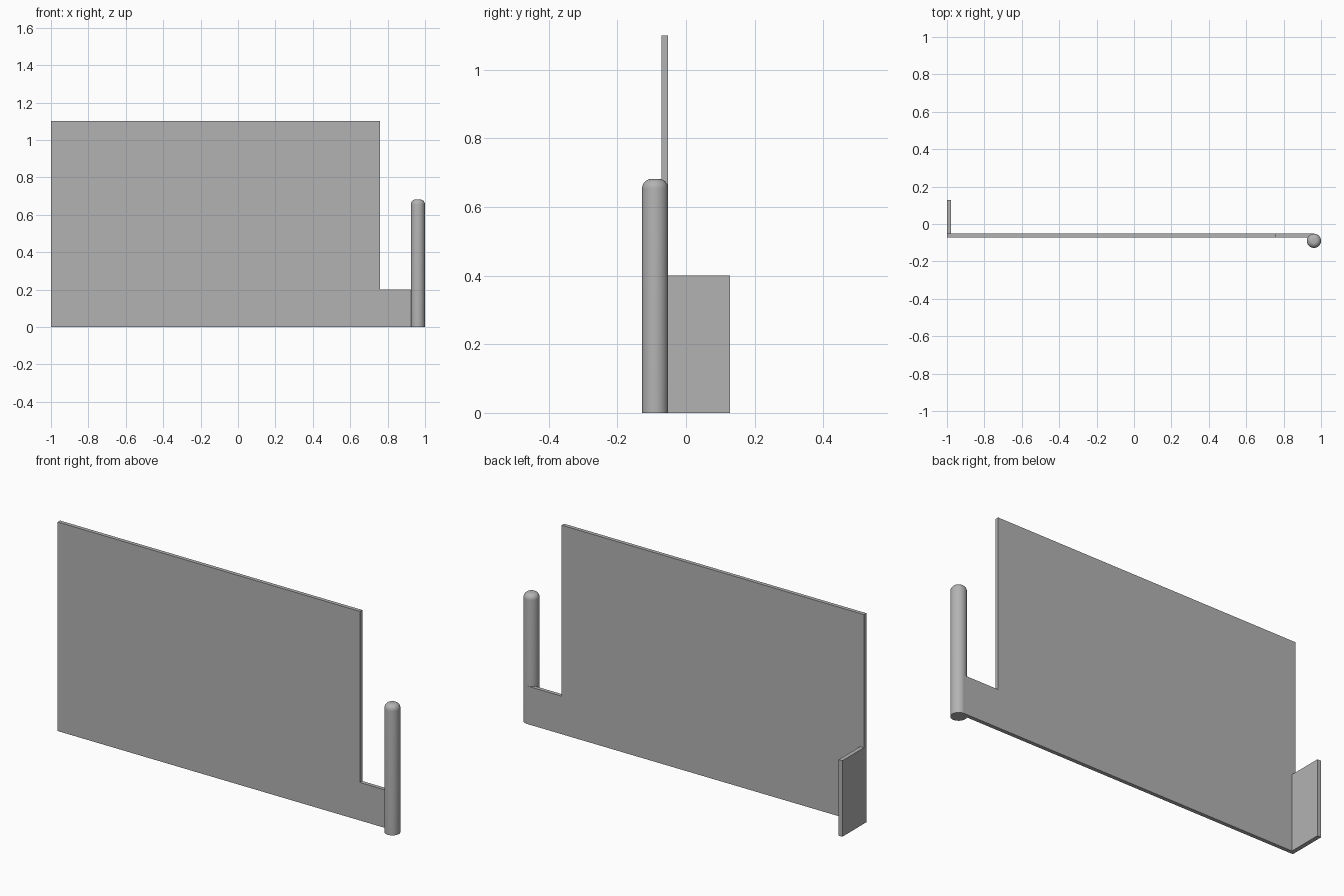
import bpy, bmesh, math
from mathutils import Matrix

if "Cube" in bpy.data.objects:
    bpy.data.objects.remove(bpy.data.objects["Cube"])

grey = bpy.data.materials.new("plain_grey")
grey.use_nodes = True
GREY = (0.45, 0.45, 0.45, 1)
grey.diffuse_color = GREY
grey.node_tree.nodes["Principled BSDF"].inputs["Base Color"].default_value = GREY


def add_object(name, bm):
    bmesh.ops.recalc_face_normals(bm, faces=bm.faces)
    mesh = bpy.data.meshes.new(name)
    bm.to_mesh(mesh)
    bm.free()
    mesh.materials.append(grey)
    obj = bpy.data.objects.new(name, mesh)
    bpy.context.collection.objects.link(obj)
    return obj


def extrude_profile(name, points, offset):
    bm = bmesh.new()
    face = bm.faces.new([bm.verts.new(p) for p in points])
    result = bmesh.ops.extrude_face_region(bm, geom=[face], use_keep_orig=True)
    moved = [v for v in result["geom"] if isinstance(v, bmesh.types.BMVert)]
    bmesh.ops.translate(bm, verts=moved, vec=offset)
    return add_object(name, bm)


# Stepped wall panel with a low extension reaching the post
FRONT, BACK = -0.072, -0.052
outline = [(-1, 0), (0.96, 0), (0.96, 0.2), (0.76, 0.2), (0.76, 1.1), (-1, 1.1)]
extrude_profile("wall_panel", [(x, FRONT, z) for x, z in outline], (0, BACK - FRONT, 0))

# Short return wall behind the right end
END = 0.128
side = [(BACK, 0), (END, 0), (END, 0.4), (BACK, 0.4)]
extrude_profile("return_wall", [(-1, y, z) for y, z in side], (0.022, 0, 0))

# Round post with a softened top
RADIUS, HEIGHT = 0.038, 0.682
bm = bmesh.new()
bmesh.ops.create_cone(bm, cap_ends=True, segments=48, radius1=RADIUS, radius2=RADIUS,
                      depth=HEIGHT, matrix=Matrix.Translation((1 - RADIUS, RADIUS - END, HEIGHT / 2)))
rim = [e for e in bm.edges if all(v.co.z > HEIGHT - 0.01 for v in e.verts)]
bmesh.ops.bevel(bm, geom=rim, offset=0.028, segments=8, profile=0.5, affect='EDGES')
post = add_object("post", bm)
bpy.context.view_layer.objects.active = post
post.select_set(True)
bpy.ops.object.shade_smooth_by_angle(angle=math.radians(35))
